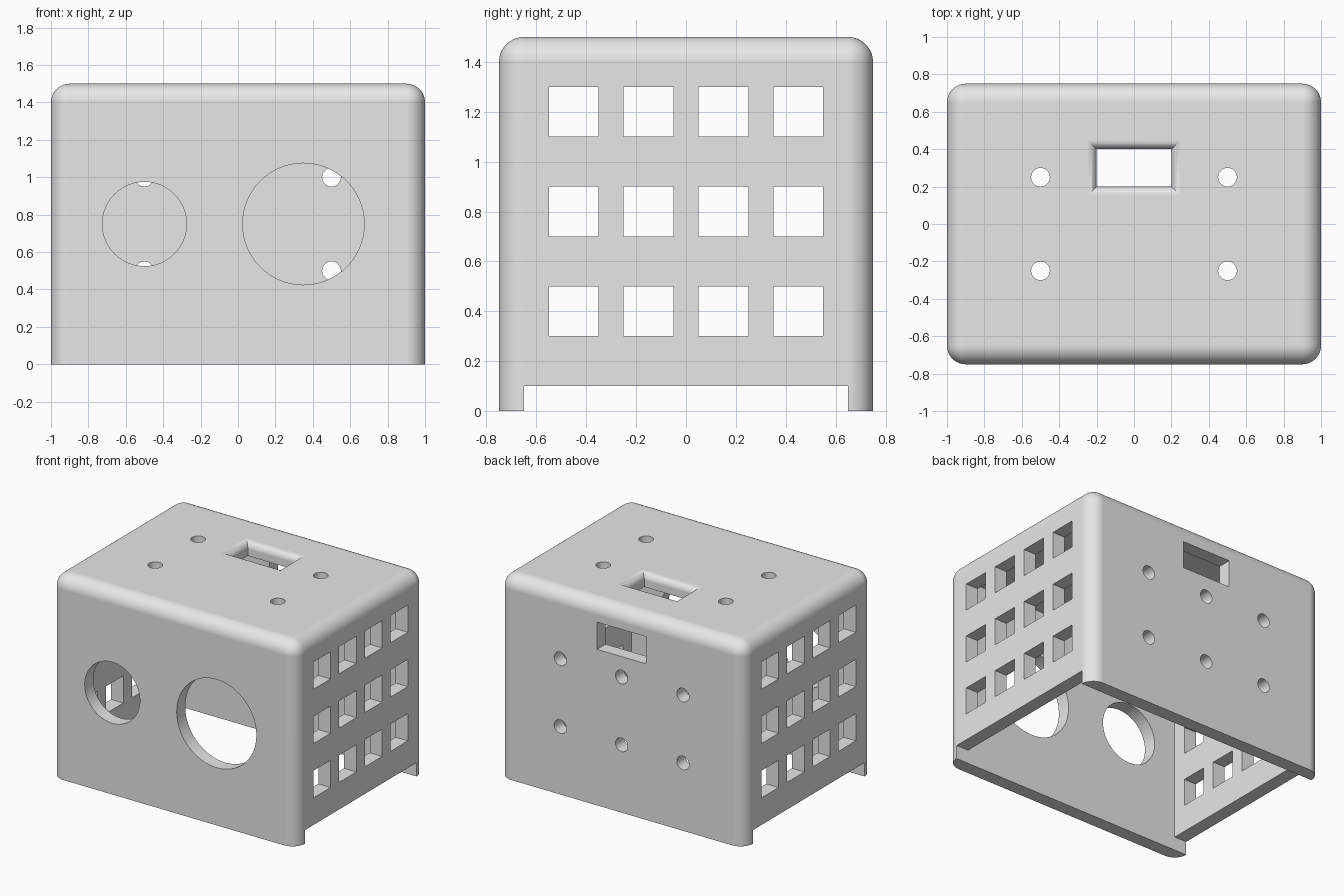
import bpy
import bmesh
import math

old = bpy.data.objects.get("Cube")
if old:
    bpy.data.objects.remove(old, do_unlink=True)

WALL = 0.1
HOLE_R = 0.05


def make_object(name, bm):
    bmesh.ops.recalc_face_normals(bm, faces=bm.faces)
    mesh = bpy.data.meshes.new(name)
    bm.to_mesh(mesh)
    bm.free()
    obj = bpy.data.objects.new(name, mesh)
    bpy.context.collection.objects.link(obj)
    return obj


def place(axis, u, v, w):
    """Put profile point (u, v) at depth w along the given axis."""
    return {"x": (w, u, v), "y": (u, w, v), "z": (u, v, w)}[axis]


def loft(bm, axis, rings):
    """Closed solid through (points, depth) rings of equal length."""
    loops = [[bm.verts.new(place(axis, u, v, w)) for u, v in pts] for pts, w in rings]
    n = len(loops[0])
    for a, b in zip(loops, loops[1:]):
        for i in range(n):
            j = (i + 1) % n
            bm.faces.new((a[i], a[j], b[j], b[i]))
    bm.faces.new(loops[0])
    bm.faces.new(loops[-1])


def prism(bm, axis, pts, lo, hi):
    loft(bm, axis, [(pts, lo), (pts, hi)])


def rect(u, v, hu, hv):
    return [(u - hu, v - hv), (u + hu, v - hv), (u + hu, v + hv), (u - hu, v + hv)]


def circle(u, v, r, n=64):
    return [(u + r * math.cos(math.tau * i / n), v + r * math.sin(math.tau * i / n))
            for i in range(n)]


# Rounded outer block, left square along the bottom
bm = bmesh.new()
bmesh.ops.create_cube(bm, size=1)
bmesh.ops.scale(bm, vec=(2, 1.5, 1.5), verts=bm.verts)
bmesh.ops.translate(bm, vec=(0, 0, 0.75), verts=bm.verts)
edges = [e for e in bm.edges if max(v.co.z for v in e.verts) > 0.1]
bmesh.ops.bevel(bm, geom=edges, offset=0.1, offset_type="OFFSET", segments=12,
                profile=0.5, affect="EDGES", clamp_overlap=True)
housing = make_object("housing", bm)

# Inner cavity and the low openings under both side walls
bm = bmesh.new()
half = [(1.1, -0.1), (1.1, WALL), (1 - WALL, WALL), (1 - WALL, 1.5 - WALL)]
prism(bm, "y", half + [(-u, v) for u, v in reversed(half)], -0.65, 0.65)
cavity = make_object("cavity_cutter", bm)

bm = bmesh.new()
# Side windows, straight through both walls
for y in (-0.45, -0.15, 0.15, 0.45):
    for z in (0.4, 0.8, 1.2):
        prism(bm, "x", rect(y, z, 0.1, 0.1), -1.1, 1.1)
# Front round openings
prism(bm, "y", circle(-0.5, 0.75, 0.225), -0.8, -0.6)
prism(bm, "y", circle(0.35, 0.75, 0.325), -0.8, -0.6)
# Back screw holes and slot
for x in (-0.5, 0, 0.5):
    for z in (0.5, 1.0):
        prism(bm, "y", circle(x, z, HOLE_R, 32), 0.6, 0.8)
prism(bm, "y", rect(0, 1.25, 0.2, 0.1), 0.6, 0.8)
# Top screw holes
for x in (-0.5, 0.5):
    for y in (-0.25, 0.25):
        prism(bm, "z", circle(x, y, HOLE_R, 32), 1.35, 1.55)
# Top slot with a rounded lip
R, STEPS = 0.05, 8
rings = [(rect(0, 0.3, 0.2, 0.1), 1.35)]
for i in range(STEPS + 1):
    a = math.pi / 2 * i / STEPS
    g = R * (1 - math.cos(a))
    rings.append((rect(0, 0.3, 0.2 + g, 0.1 + g), 1.5 - R + R * math.sin(a)))
rings.append((rect(0, 0.3, 0.2 + R, 0.1 + R), 1.55))
loft(bm, "z", rings)
holes = make_object("hole_cutter", bm)

# Cut the housing
bpy.ops.object.select_all(action="DESELECT")
bpy.context.view_layer.objects.active = housing
housing.select_set(True)
for cutter in (cavity, holes):
    cutter.hide_render = True
    mod = housing.modifiers.new("cut", "BOOLEAN")
    mod.operation = "DIFFERENCE"
    mod.solver = "EXACT"
    mod.object = cutter
    bpy.ops.object.modifier_apply(modifier=mod.name)
    bpy.data.objects.remove(cutter, do_unlink=True)

# Smooth fillets, flat walls
bpy.ops.object.shade_smooth_by_angle(angle=math.radians(30))
weighted = housing.modifiers.new("flat_walls", "WEIGHTED_NORMAL")
weighted.keep_sharp = True

# Plain grey finish
grey = bpy.data.materials.new("light_grey")
grey.use_nodes = True
color = (0.8, 0.8, 0.8, 1)
grey.diffuse_color = color
grey.node_tree.nodes["Principled BSDF"].inputs["Base Color"].default_value = color
housing.data.materials.clear()
housing.data.materials.append(grey)
